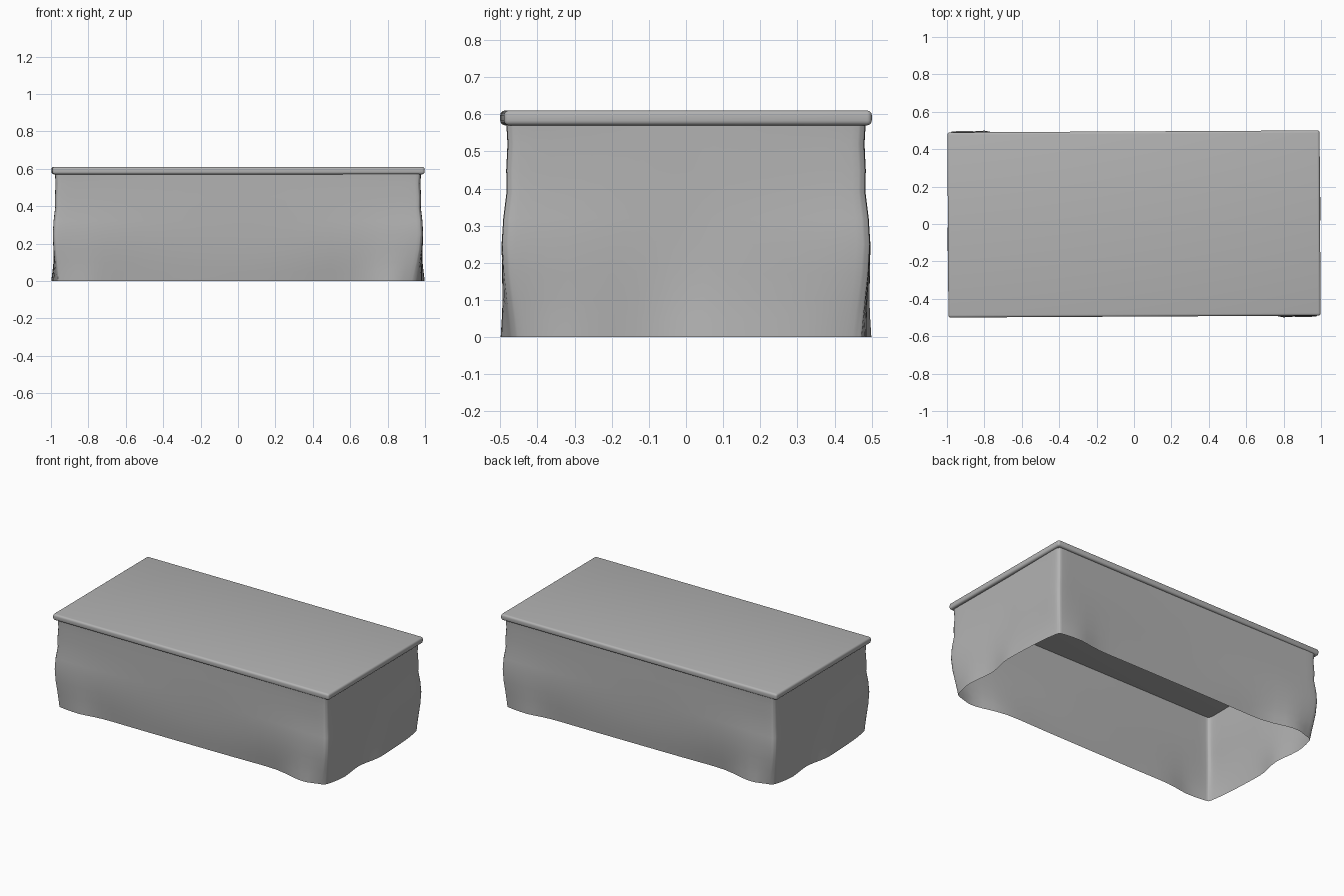
import bpy, bmesh, math
from mathutils import Vector

if "Cube" in bpy.data.objects:
    bpy.data.objects.remove(bpy.data.objects["Cube"])

# Half outline of the cloth: hem x, hem y, top x, top y (other half is a 180 degree turn)
HALF = [
    (-.945, -.475, -.945, -.48), (-.81, -.486, -.81, -.48), (-.65, -.465, -.65, -.48),
    (-.386, -.463, -.386, -.48), (0, -.460, 0, -.48), (.285, -.457, .285, -.48),
    (.59, -.455, .59, -.48), (.80, -.499, .80, -.48), (.91, -.477, .945, -.48),
    (.945, -.464, .967, -.472), (.963, -.435, .975, -.445), (.985, -.31, .975, -.31),
    (.968, -.134, .975, -.134), (.995, .01, .975, .01), (.997, .114, .975, .114),
    (.986, .32, .975, .32), (.972, .43, .975, .445), (.963, .465, .967, .472),
]
# Height, share of hem shape, bulge at the corners
LEVELS = [(0, 1, 0), (.05, .72, .003), (.1, .46, .007), (.17, .24, .014), (.25, .1, .018),
          (.32, .04, .013), (.39, .0, .003), (.45, 0, -.004), (.52, 0, 0), (.578, 0, .004)]
STEPS = 3


def smooth_loop(pts):
    """Closed Catmull-Rom curve through the points."""
    out, n = [], len(pts)
    for i in range(n):
        a, b, c, d = (pts[(i + k) % n] for k in (-1, 0, 1, 2))
        for s in range(STEPS):
            t = s / STEPS
            out.append(.5 * (2 * b + (c - a) * t + (2 * a - 5 * b + 4 * c - d) * t * t
                             + (3 * b - a - 3 * c + d) * t ** 3))
    return out


grey = bpy.data.materials.new("dark_grey")
grey.diffuse_color = (.45, .45, .45, 1)
grey.use_nodes = True
grey.node_tree.nodes["Principled BSDF"].inputs["Base Color"].default_value = grey.diffuse_color


def finish(bm, name, angle):
    mesh = bpy.data.meshes.new(name)
    bm.to_mesh(mesh)
    bm.free()
    mesh.materials.append(grey)
    ob = bpy.data.objects.new(name, mesh)
    bpy.context.collection.objects.link(ob)
    bpy.ops.object.select_all(action='DESELECT')
    ob.select_set(True)
    bpy.context.view_layer.objects.active = ob
    bpy.ops.object.shade_smooth_by_angle(angle=math.radians(angle))
    return ob


# Draped cloth skirt, open at the bottom
outline = HALF + [tuple(-v for v in p) for p in HALF]
bm = bmesh.new()
rings = []
for z, hem, bulge in LEVELS:
    ring = []
    for hx, hy, tx, ty in outline:
        p = Vector((tx, ty, z)).lerp(Vector((hx, hy, z)), hem)
        corner = max(0, 1 - (1 - abs(tx)) / .8) * max(0, 1 - (.5 - abs(ty)) / .5)
        p.x += math.copysign(bulge, tx) * corner
        p.y += math.copysign(bulge, ty) * corner
        ring.append(p)
    rings.append([bm.verts.new(p) for p in smooth_loop(ring)])
for low, high in zip(rings, rings[1:]):
    for i in range(len(low)):
        j = (i + 1) % len(low)
        bm.faces.new((low[i], low[j], high[j], high[i]))
finish(bm, "cloth_skirt", 60)

# Table top slab with rounded rim, turned very slightly
bm = bmesh.new()
bmesh.ops.create_cube(bm, size=1)
bmesh.ops.scale(bm, vec=(1.99, .99, .04), verts=bm.verts)
bmesh.ops.bevel(bm, geom=bm.edges[:], offset=.013, segments=4, profile=.5, affect='EDGES')
top = finish(bm, "table_top", 50)
top.location.z = .59
top.rotation_euler.z = math.radians(.3)
